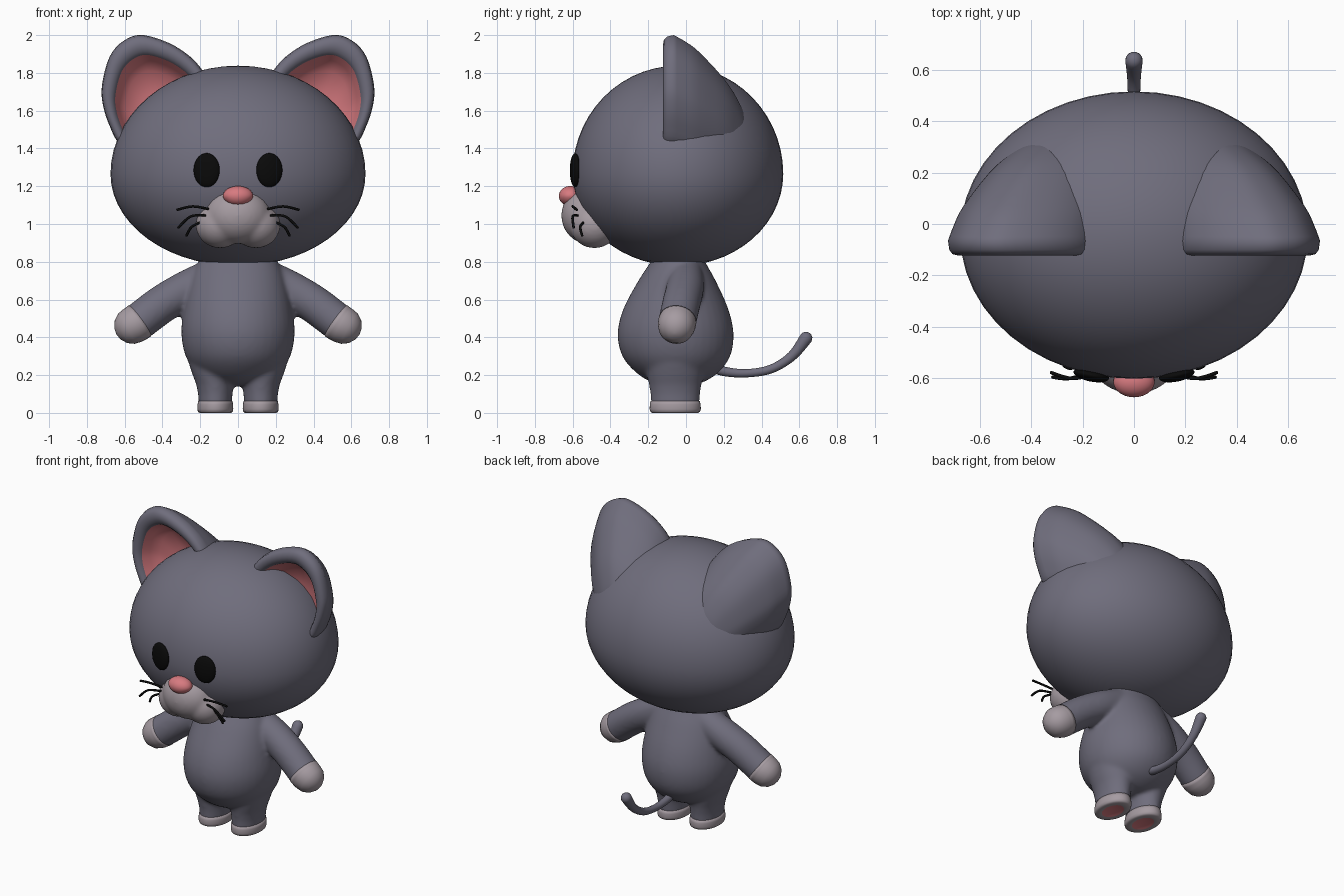
import bpy, bmesh, math
from mathutils import Vector, Matrix

if "Cube" in bpy.data.objects:
    bpy.data.objects.remove(bpy.data.objects["Cube"])


def material(name, rgb):
    m = bpy.data.materials.new(name)
    m.diffuse_color = (*rgb, 1)
    m.use_nodes = True
    m.node_tree.nodes["Principled BSDF"].inputs["Base Color"].default_value = m.diffuse_color
    return m


GREY = material("slate grey fur", (0.16, 0.154, 0.203))
PALE = material("pale fur", (0.38, 0.33, 0.36))
PINK = material("pink skin", (0.68, 0.195, 0.215))
BLACK = material("black", (0.003, 0.003, 0.003))


def smooth(pts, n=4, closed=False):
    """Catmull-Rom interpolation of tuples of any size."""
    out, c = [], len(pts)
    pick = (lambda i: pts[i % c]) if closed else (lambda i: pts[max(0, min(c - 1, i))])
    for i in range(c if closed else c - 1):
        for k in range(n):
            t = k / n
            out.append(tuple(
                0.5 * (2 * b + (d - a) * t + (2 * a - 5 * b + 4 * d - e) * t * t + (3 * b - a - 3 * d + e) * t ** 3)
                for a, b, d, e in zip(pick(i - 1), pick(i), pick(i + 1), pick(i + 2))))
    return out if closed else out + [tuple(pts[-1])]


def finish(name, bm, mats):
    bmesh.ops.recalc_face_normals(bm, faces=bm.faces)
    for f in bm.faces:
        f.smooth = True
    me = bpy.data.meshes.new(name)
    bm.to_mesh(me)
    bm.free()
    for m in mats:
        me.materials.append(m)
    ob = bpy.data.objects.new(name, me)
    bpy.context.collection.objects.link(ob)
    return ob


def skin(bm, rings, rule=lambda i: 0):
    """Skin closed rings of points; rule gives the colour of each band, caps included."""
    vs = [[bm.verts.new(p) for p in r] for r in rings]
    n = len(vs[0])
    for i in range(len(vs) - 1):
        for j in range(n):
            k = (j + 1) % n
            bm.faces.new((vs[i][j], vs[i][k], vs[i + 1][k], vs[i + 1][j])).material_index = rule(i)
    bm.faces.new(vs[0]).material_index = rule(0)
    bm.faces.new(vs[-1]).material_index = rule(len(vs) - 2)


def loft(name, rings, mats, rule=lambda i: 0):
    bm = bmesh.new()
    skin(bm, rings, rule)
    return finish(name, bm, mats)


def melt(ob, voxel, rounds):
    """Fuse overlapping volumes of one object into one soft surface."""
    m = ob.modifiers.new("fuse", 'REMESH')
    m.mode, m.voxel_size, m.use_smooth_shade = 'VOXEL', voxel, True
    m = ob.modifiers.new("soften", 'SMOOTH')
    m.factor, m.iterations = 0.5, rounds


def oval(cx, cy, z, rx, ry, n=36):
    return [(cx + rx * math.cos(2 * math.pi * j / n), cy + ry * math.sin(2 * math.pi * j / n), z) for j in range(n)]


def tube(path, side_axis, n=20, grow=0.0):
    """Rings of a round-ended tube along (x, y, z, radius) points."""
    pts = [Vector(p[:3]) for p in path]
    rad = [p[3] + grow for p in path]
    caps = [1.5, 1.2, 0.8, 0.4]
    steps = []
    for i, p in enumerate(pts):
        d = (pts[min(i + 1, len(pts) - 1)] - pts[max(i - 1, 0)]).normalized()
        if i == 0:
            steps += [(p - d * rad[0] * math.sin(a), d, rad[0] * math.cos(a)) for a in caps]
        steps.append((p, d, rad[i]))
    steps += [(p + d * rad[-1] * math.sin(a), d, rad[-1] * math.cos(a)) for a in reversed(caps)]
    rings = []
    for c, d, r in steps:
        u = d.cross(side_axis).normalized()
        v = d.cross(u).normalized()
        rings.append([c + r * (u * math.cos(2 * math.pi * j / n) + v * math.sin(2 * math.pi * j / n)) for j in range(n)])
    return rings


def ellipsoids(name, parts, mat, turn=0):
    bm = bmesh.new()
    for c, r in parts:
        bmesh.ops.create_uvsphere(bm, u_segments=48, v_segments=28, radius=1,
                                  matrix=Matrix.Translation(c) @ Matrix.Rotation(turn, 4, 'Z') @ Matrix.Diagonal((*r, 1)))
    return finish(name, bm, [mat])


X, Y, UP = Vector((1, 0, 0)), Vector((0, 1, 0)), Vector((0, 0.5, 1))

# Head: ellipsoid with a taller upper half
head = ellipsoids("head", [((0, -0.043, 0), (0.675, 0.558, 1))], GREY)
for v in head.data.vertices:
    v.co.z = 1.265 + v.co.z * (0.573 if v.co.z > 0 else 0.487)

# Torso: pear shape from (z, half width, front y, back y); limbs are fused in below
torso = smooth([(0.143, 0.03, -0.08, 0.0), (0.158, 0.12, -0.17, 0.08), (0.21, 0.215, -0.26, 0.167),
                (0.3, 0.277, -0.337, 0.234), (0.42, 0.3, -0.362, 0.252), (0.55, 0.287, -0.332, 0.224),
                (0.7, 0.252, -0.252, 0.157), (0.8, 0.21, -0.187, 0.102), (0.9, 0.15, -0.13, 0.06)])
body = bmesh.new()
skin(body, [oval(0, (f + b) / 2, z, w, (b - f) / 2, 40) for z, w, f, b in torso])

# Tail
tail = smooth([(0, 0.12, 0.25, 0.027), (0, 0.2, 0.22, 0.025), (0, 0.32, 0.21, 0.022), (0, 0.45, 0.232, 0.023),
               (0, 0.56, 0.3, 0.026), (0, 0.635, 0.395, 0.034)], 5)
loft("tail", tube(tail, X), [GREY])

# Muzzle: three blended lobes
muzzle = ellipsoids("muzzle", [((0, -0.518, 1.045), (0.172, 0.142, 0.15)),
                               ((0.095, -0.485, 0.995), (0.129, 0.13, 0.123)),
                               ((-0.095, -0.485, 0.995), (0.129, 0.13, 0.123))], PALE)
melt(muzzle, 0.011, 12)

# Nose: slightly narrower below
nose = ellipsoids("nose", [((0, -0.613, 1.148), (0.08, 0.06, 0.053))], PINK)
for v in nose.data.vertices:
    v.co.x *= 1 + 2.0 * min(0, v.co.z - 1.148)

# Ear outline (x, z) seen from the front; dome sections (scale, y, centre x, centre z)
OUTLINE = smooth([(0.2, 1.83), (0.33, 1.94), (0.5, 2.0), (0.605, 1.97), (0.68, 1.885), (0.72, 1.735), (0.715, 1.63),
                  (0.68, 1.52), (0.62, 1.42), (0.48, 1.38), (0.28, 1.5), (0.16, 1.7)], 4, True)
DISH = [(0.02, 0.06), (0.4, 0.05), (0.62, 0.015), (0.73, -0.035), (0.79, -0.095), (0.83, -0.114), (0.89, -0.122),
        (0.95, -0.117), (0.985, -0.1), (1.0, -0.065)]
DOME = smooth([(1.0, -0.065, 0.38, 1.5), (0.975, 0.0, 0.364, 1.476), (0.92, 0.07, 0.347, 1.45), (0.75, 0.2, 0.305, 1.395),
               (0.58, 0.275, 0.277, 1.365), (0.4, 0.325, 0.26, 1.33), (0.02, 0.36, 0.25, 1.3)], 3)
EAR = [(k, y, 0.38, 1.5) for k, y in DISH] + DOME[1:]

WHISKERS = [[(0.16, -0.585, 1.08), (0.24, -0.6, 1.093), (0.32, -0.578, 1.076)],
            [(0.175, -0.575, 1.045), (0.25, -0.6, 1.04), (0.315, -0.595, 0.982)],
            [(0.195, -0.54, 1.01), (0.245, -0.56, 0.985), (0.272, -0.55, 0.94)]]

for s, side in ((1, "left"), (-1, "right")):
    # Ear: grey shell with a pink dish
    loft("ear_" + side, [[(s * (cx + (x - 0.38) * k), y, cz + (z - 1.5) * k) for x, z in OUTLINE] for k, y, cx, cz in EAR],
         [GREY, PINK], lambda i: 1 if i < 4 else 0)

    # Eye
    ellipsoids("eye_" + side, [((s * 0.166, -0.587, 1.285), (0.07, 0.025, 0.09))], BLACK, s * 0.2)

    # Whiskers
    for n, w in enumerate(WHISKERS):
        path = [(s * x, y, z, 0.007) for x, y, z in smooth(w, 5)]
        loft(f"whisker_{side}_{n + 1}", tube(path, UP, 8), [BLACK])

    # Arm fused into the body, with a pale hand over its end
    arm = smooth([(0.12, 0.0, 0.735, 0.09), (0.26, -0.005, 0.66, 0.1), (0.4, -0.025, 0.577, 0.101),
                  (0.52, -0.045, 0.487, 0.1), (0.557, -0.05, 0.464, 0.098)])
    arm = [(s * x, y, z, r) for x, y, z, r in arm]
    skin(body, tube(arm, Y, 28)[:19])
    loft("hand_" + side, tube(arm, Y, 28, 0.001)[16:], [PALE])

    # Leg fused into the body: (z, centre x, half width, half depth)
    leg = [(0.035, 0.12, 0.087, 0.127), (0.1, 0.12, 0.091, 0.131), (0.15, 0.122, 0.099, 0.139),
           (0.2, 0.127, 0.113, 0.15), (0.26, 0.13, 0.13, 0.16), (0.34, 0.13, 0.142, 0.17)]
    skin(body, [oval(s * x, -0.057, z, rx, ry) for z, x, rx, ry in leg])

    # Pale foot with a pink sole pad: (z, half width, half depth)
    foot = [(0.003, 0.002, 0.003), (0.003, 0.05, 0.075), (0.0, 0.056, 0.082), (0.0, 0.084, 0.122),
            (0.006, 0.092, 0.131), (0.02, 0.095, 0.136), (0.045, 0.094, 0.134), (0.064, 0.0905, 0.1305)]
    loft("foot_" + side, [oval(s * 0.12, -0.057, z, rx, ry) for z, rx, ry in foot], [PALE, PINK],
         lambda i: 1 if i < 2 else 0)

melt(finish("body", body, [GREY]), 0.012, 10)
